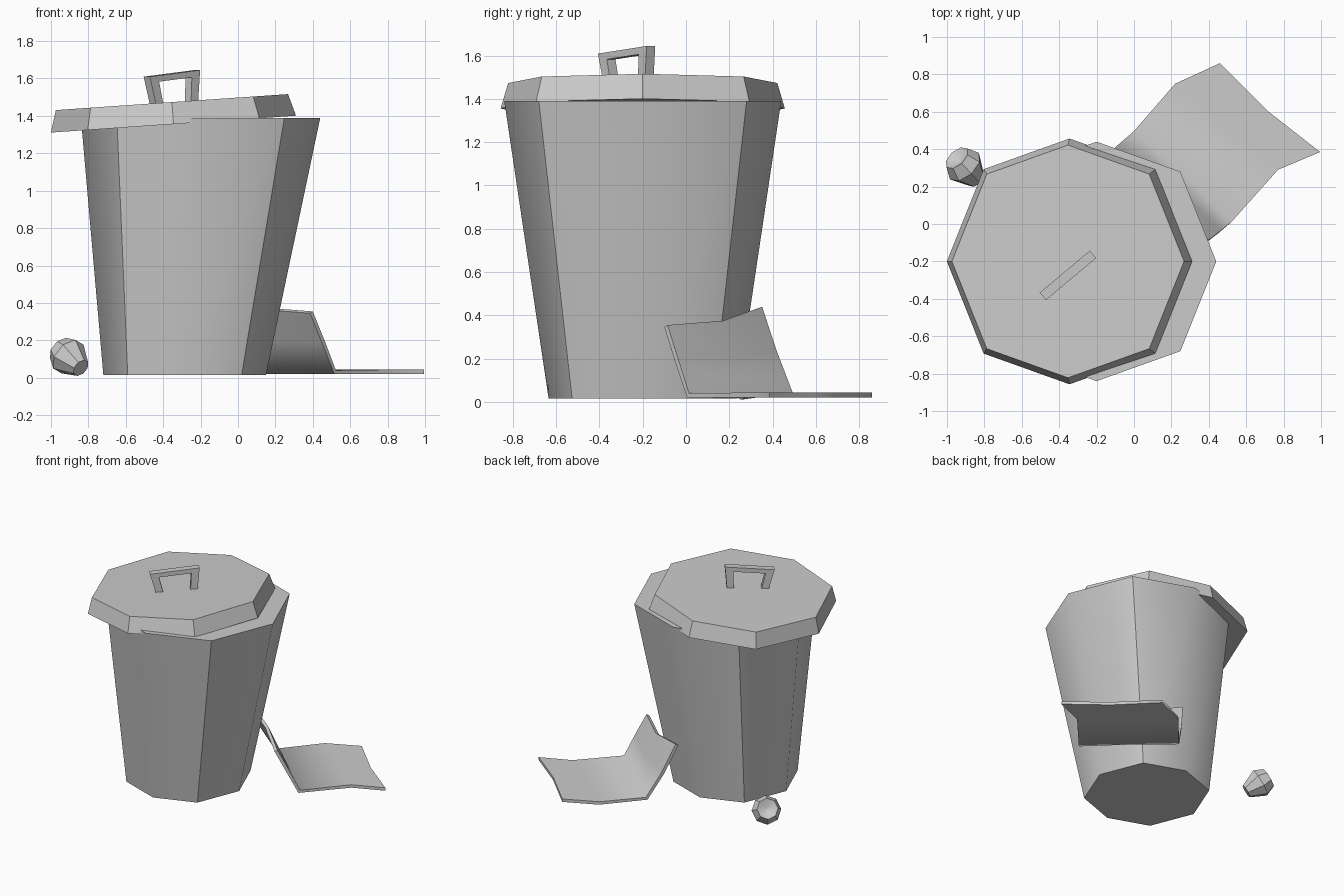
import bpy, bmesh, math
from mathutils import Vector, Matrix

if "Cube" in bpy.data.objects:
    bpy.data.objects.remove(bpy.data.objects["Cube"])


def make(name, verts, faces, smooth=None):
    mesh = bpy.data.meshes.new(name)
    mesh.from_pydata([tuple(v) for v in verts], [], faces)
    bm = bmesh.new()
    bm.from_mesh(mesh)
    bmesh.ops.recalc_face_normals(bm, faces=bm.faces)
    bm.to_mesh(mesh)
    bm.free()
    obj = bpy.data.objects.new(name, mesh)
    bpy.context.collection.objects.link(obj)
    if smooth:
        bpy.ops.object.select_all(action='DESELECT')
        obj.select_set(True)
        bpy.context.view_layer.objects.active = obj
        bpy.ops.object.shade_smooth_by_angle(angle=math.radians(smooth))
    return obj


def loft(name, rings, smooth=None):
    """Skin a stack of equal rings and cap both ends."""
    n = len(rings[0])
    verts = [v for ring in rings for v in ring]
    faces = [(r * n + i, r * n + (i + 1) % n, (r + 1) * n + (i + 1) % n, (r + 1) * n + i)
             for r in range(len(rings) - 1) for i in range(n)]
    faces.append(tuple(range(n))[::-1])
    faces.append(tuple(range(len(verts) - n, len(verts))))
    return make(name, verts, faces, smooth)


def octagon(r, x, y, z):
    """Slightly uneven eight-sided ring shared by the bin and the lid."""
    unit = [(1, 0), (.70, .75), (0, 1), (-.70, .75),
            (-1, 0), (-.70, -.75), (0, -1), (.70, -.75)]
    return [Vector((x + r * a, y + r * b, z)) for a, b in unit]


# Leaning tapered bin
loft("bin_body", [octagon(.435, -.285, -.2, .015), octagon(.64, -.2, -.2, 1.39)], 45)

# Tilted lid
lid = loft("bin_lid", [octagon(.657, 0, 0, 0), octagon(.622, 0, 0, .118)])
lid.matrix_world = Matrix.Translation((-.345, -.2, 1.356)) @ Matrix.Rotation(-.0687, 4, 'Y')

# Lid handle: flared arch profile given thickness
arch = [(-.145, -.02), (-.176, .15), (.176, .15), (.145, -.02),
        (.095, -.02), (.115, .117), (-.115, .117), (-.095, -.02)]
w = .026
hv = [(x, s * w, z) for s in (-1, 1) for x, z in arch]
quads = [(0, 1, 6, 7), (1, 2, 5, 6), (2, 3, 4, 5)]
hf = quads + [tuple(i + 8 for i in q) for q in quads]
hf += [(i, (i + 1) % 8, (i + 1) % 8 + 8, i + 8) for i in range(8)]
handle = make("lid_handle", hv, hf)
handle.matrix_world = (Matrix.Translation((-.342, -.265, 1.478))
                       @ Matrix.Rotation(math.radians(40), 4, 'Z')
                       @ Matrix.Rotation(-.1, 4, 'Y'))

# Bent cardboard sheet leaning on the bin
rows = [
    [(.46, .86, .02), (.72, .60, .02), (.995, .385, .02)],
    [(.22, .75, .02), (.49, .52, .02), (.77, .29, .02)],
    [(-.01, .485, .02), (.26, .25, .02), (.515, .005, .02)],
    [(-.10, .405, .22), (.19, .20, .19), (.45, -.05, .185)],
    [(-.17, .335, .43), (.125, .155, .365), (.385, -.10, .345)],
]
sheet = make("cardboard_sheet", [p for r in rows for p in r],
             [(r * 3 + c, r * 3 + c + 1, r * 3 + c + 4, r * 3 + c + 3)
              for r in range(4) for c in range(2)])
if sheet.data.polygons[0].normal.z < 0:
    sheet.data.flip_normals()
solid = sheet.modifiers.new("thickness", 'SOLIDIFY')
solid.thickness = .023
solid.offset = 1
bpy.ops.object.select_all(action='DESELECT')
sheet.select_set(True)
bpy.context.view_layer.objects.active = sheet
bpy.ops.object.modifier_apply(modifier=solid.name)
bpy.ops.object.shade_smooth_by_angle(angle=math.radians(75))

# Discarded apple: turned profile with a dimple, lying on its side
profile = [(.05, -.10), (.105, .015), (.075, .085), (.012, .055)]
rings = [[Vector((r * math.cos(i * math.pi / 4), r * math.sin(i * math.pi / 4), t))
          for i in range(8)] for r, t in profile]
apple = loft("apple", rings, 40)
axis = Vector((-.55, .6, .5)).normalized()
apple.matrix_world = (Matrix.Translation((-.898, .3, .105))
                      @ axis.to_track_quat('Z', 'Y').to_matrix().to_4x4())
